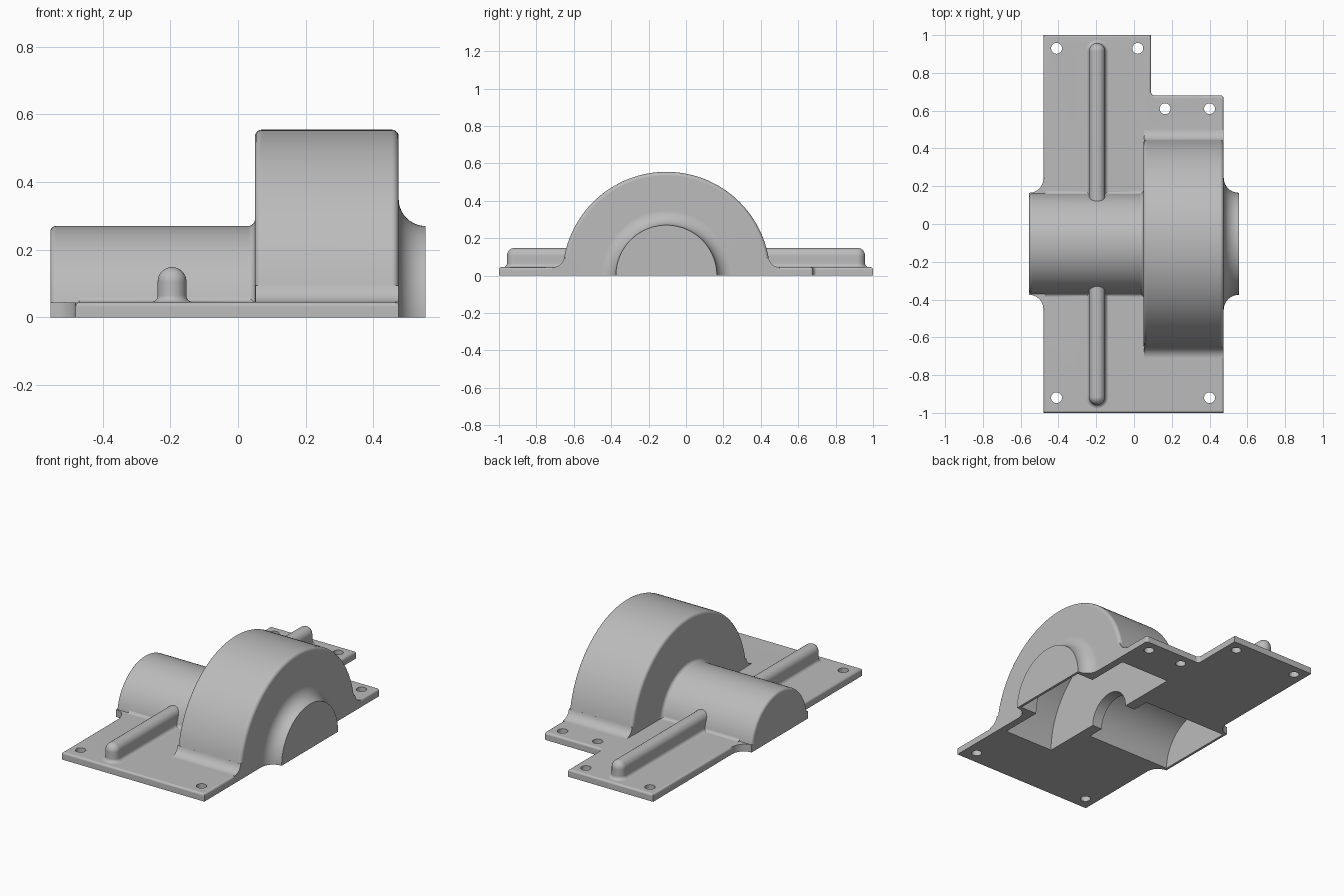
import bpy, bmesh, math
from mathutils import Vector

if "Cube" in bpy.data.objects:
    bpy.data.objects.remove(bpy.data.objects["Cube"], do_unlink=True)

AXIS_Y = -0.105      # shaft axis runs along x at this y, z = 0
PLATE = 0.045        # flange thickness
BELOW = -0.06        # solids start here and are trimmed flat at z = 0

grey = bpy.data.materials.new("cast grey")
grey.use_nodes = True
colour = (0.5, 0.5, 0.5, 1)
grey.diffuse_color = colour
grey.node_tree.nodes["Principled BSDF"].inputs["Base Color"].default_value = colour


def arc(cx, cy, r, a0, a1, n=8):
    angles = [math.radians(a0 + (a1 - a0) * i / n) for i in range(n + 1)]
    return [(cx + r * math.cos(a), cy + r * math.sin(a)) for a in angles]


def finish(bm, name):
    bmesh.ops.recalc_face_normals(bm, faces=bm.faces)
    mesh = bpy.data.meshes.new(name)
    bm.to_mesh(mesh)
    bm.free()
    mesh.materials.append(grey)
    ob = bpy.data.objects.new(name, mesh)
    bpy.context.collection.objects.link(ob)
    return ob


def loft(rings, name):
    """Closed solid through equal rings of points."""
    bm = bmesh.new()
    loops = [[bm.verts.new(p) for p in ring] for ring in rings]
    for a, b in zip(loops, loops[1:]):
        for i in range(len(a)):
            j = (i + 1) % len(a)
            bm.faces.new((a[i], a[j], b[j], b[i]))
    bm.faces.new(loops[0])
    bm.faces.new(loops[-1])
    return finish(bm, name)


def lathe(profile, name, n=120):
    """Turn (x, radius) points around the shaft axis."""
    turn = [2 * math.pi * i / n for i in range(n)]
    return loft([[(x, AXIS_Y + r * math.cos(a), r * math.sin(a)) for a in turn]
                 for x, r in profile], name)


def slab(points, z0, z1, name):
    return loft([[(x, y, z) for x, y in points] for z in (z0, z1)], name)


def foot(r, fr, side, x0, x1, name):
    """Concave fillet where a round cover of radius r meets the flange."""
    h = PLATE + fr
    d = math.sqrt((r + fr) ** 2 - h * h)
    end = -180 + math.degrees(math.atan2(h, d))
    pts = arc(d, h, fr, -90, end, 10)
    pts += [(r * 0.95, pts[-1][1]), (r * 0.95, BELOW), (d, BELOW)]
    return loft([[(x, AXIS_Y + side * y, z) for y, z in pts] for x in (x0, x1)], name)


def rib(y0, y1, name, x=-0.195, w=0.0425, f=0.02):
    """Upright rib with a domed top, round ends and a flared base."""
    levels = [(w + f, BELOW)] + arc(w + f, PLATE + f, f, 270, 180, 6)
    levels += arc(0, 0.106, w, 0, 86, 10)
    rings = []
    for r, z in levels:
        outline = arc(x, y1, r, 0, 180, 16) + arc(x, y0, r, 180, 360, 16)
        rings.append([(px, py, z) for px, py in outline])
    return loft(rings, name)


def boolean(target, other, operation):
    mod = target.modifiers.new(operation.lower(), 'BOOLEAN')
    mod.operation = operation
    mod.solver = 'EXACT'
    mod.object = other
    bpy.context.view_layer.objects.active = target
    bpy.ops.object.modifier_apply(modifier=mod.name)
    bpy.data.objects.remove(other, do_unlink=True)


# Flange plate with a stepped corner and softened top edges
plan = [(-0.48, -1), (0.475, -1)] + arc(0.46, 0.665, 0.015, 0, 90, 4)
plan += arc(0.11, 0.70, 0.02, 270, 180, 4) + [(0.09, 1), (-0.48, 1)]
housing = slab(plan, BELOW, PLATE, "bearing_housing_cover")
bm = bmesh.new()
bm.from_mesh(housing.data)
rim = [e for e in bm.edges if all(v.co.z > 0 for v in e.verts)]
bmesh.ops.bevel(bm, geom=rim, offset=0.013, segments=4, profile=0.5, affect='EDGES')
bm.to_mesh(housing.data)
bm.free()

# Turned shell: shaft cover, drum and flared end boss
shell = [(-0.555, 0.001)] + arc(-0.538, 0.253, 0.017, 180, 90, 5)
shell += arc(0.03, 0.29, 0.02, 270, 360, 5)
shell += arc(0.07, 0.535, 0.02, 180, 90, 5)
shell += arc(0.455, 0.535, 0.02, 90, 0, 5)
shell += arc(0.555, 0.35, 0.08, 180, 270, 10) + [(0.555, 0.001)]
parts = [lathe(shell, "turned_shell")]

# Fillets at the feet of the drum and the shaft cover
for side in (-1, 1):
    parts.append(foot(0.555, 0.06, side, 0.052, 0.475, "drum_foot"))
    parts.append(foot(0.27, 0.02, side, -0.47, 0.06, "shaft_foot"))

# Curved flange ears at the open shaft end
curve = arc(-0.555, 0.345, 0.075, 0, -90, 10)
ear = [(-0.4, 0.345)] + curve + [(x, -y) for x, y in reversed(curve)] + [(-0.4, -0.345)]
parts.append(slab([(x, AXIS_Y + y) for x, y in ear], BELOW, PLATE - 0.001, "flange_ear"))

# Stiffening ribs
parts.append(rib(-0.915, -0.34, "front_rib"))
parts.append(rib(0.13, 0.915, "back_rib"))
for part in parts:
    boolean(housing, part, 'UNION')

# Hollow inside: shaft bore, dividing wall opening, drum chamber, boss pocket
hollow = [(-0.54, 0.001), (-0.54, 0.25), (0.03, 0.25), (0.03, 0.145), (0.097, 0.145),
          (0.097, 0.515), (0.43, 0.515), (0.43, 0.25), (0.54, 0.25), (0.54, 0.001)]
boolean(housing, lathe(hollow, "hollow_cutter"), 'DIFFERENCE')

# Bolt holes
for x, y in ((-0.41, 0.93), (0.02, 0.93), (0.165, 0.61), (0.4, 0.61), (-0.41, -0.92), (0.4, -0.92)):
    circle = arc(x, y, 0.029, 0, 345, 23)
    boolean(housing, slab(circle, -0.2, 0.2, "hole_cutter"), 'DIFFERENCE')

# Flat underside
square = [(-2, -2), (2, -2), (2, 2), (-2, 2)]
boolean(housing, slab(square, -1, 0, "underside_cutter"), 'DIFFERENCE')

# Smooth shading with crisp edges
bpy.ops.object.select_all(action='DESELECT')
housing.select_set(True)
bpy.context.view_layer.objects.active = housing
bpy.ops.object.shade_smooth_by_angle(angle=math.radians(32))
weighted = housing.modifiers.new("weighted_normals", 'WEIGHTED_NORMAL')
weighted.keep_sharp = True
